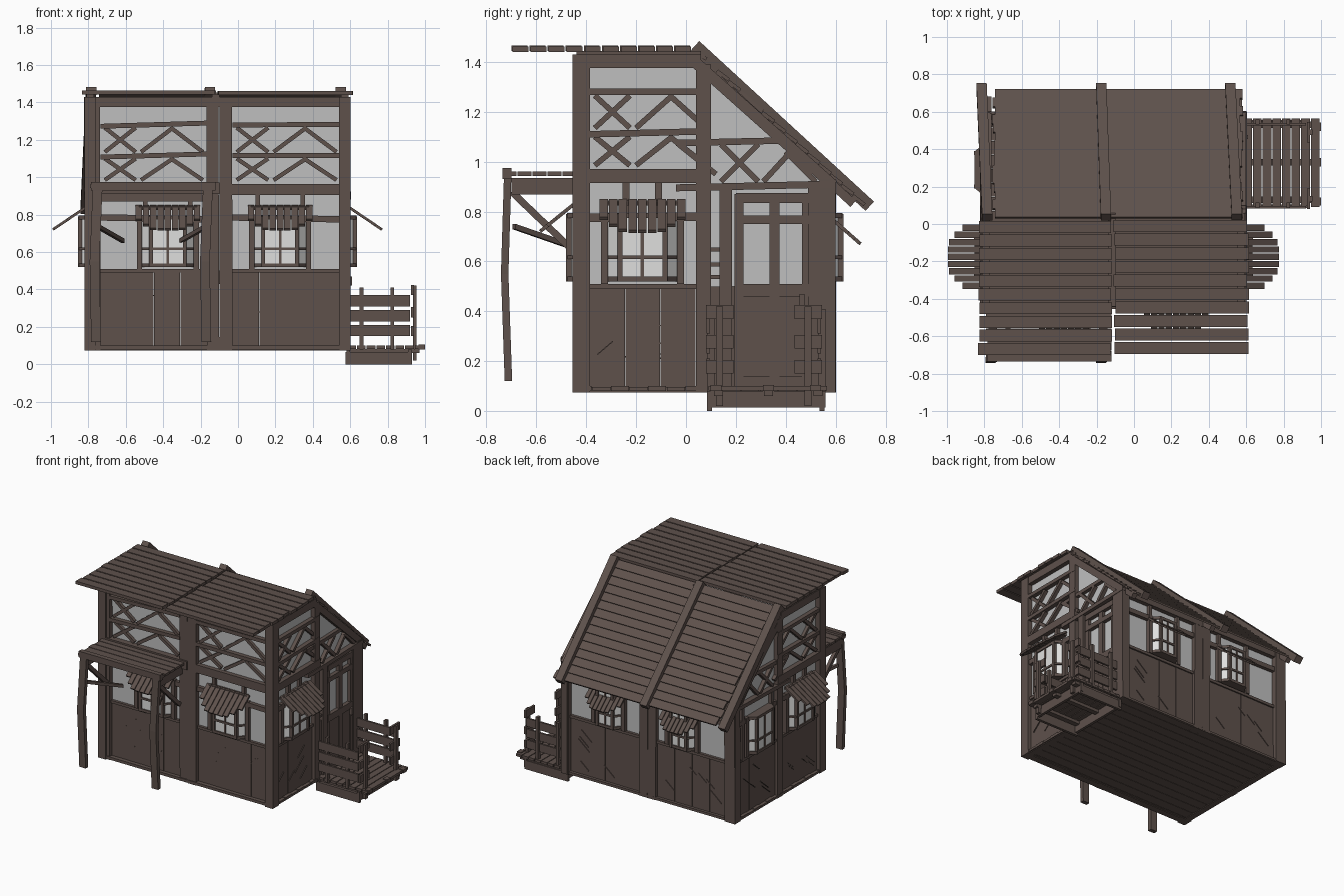
import bpy, bmesh, math, random
from mathutils import Vector as V
random.seed(4)

def mat(name, c):
    m = bpy.data.materials.new(name)
    m.diffuse_color = (*c, 1)
    return m
WOOD = mat("dark_wood", (0.112, 0.082, 0.071))
GLASS = mat("grey_glass", (0.52, 0.52, 0.52))
PANE = mat("light_pane", (0.74, 0.74, 0.73))

parts = {}
def part(name, m=WOOD):
    if name not in parts:
        parts[name] = (bmesh.new(), m)
    return parts[name][0]

def prism(bm, a, b):
    """Solid between two matching rings of points."""
    va, vb = [bm.verts.new(p) for p in a], [bm.verts.new(p) for p in b]
    n = len(a)
    bm.faces.new(va)
    bm.faces.new(vb[::-1])
    for i in range(n):
        bm.faces.new((va[i], vb[i], vb[(i + 1) % n], va[(i + 1) % n]))

def box(bm, x0, x1, y0, y1, z0, z1):
    r = [(x0, y0), (x1, y0), (x1, y1), (x0, y1)]
    prism(bm, [(x, y, z0) for x, y in r], [(x, y, z1) for x, y in r])

def beam(bm, p, q, side, w, t):
    """Plank from p to q; w measured along side, t across it."""
    p, q, s = V(p), V(q), V(side).normalized()
    n = (q - p).cross(s).normalized()
    ring = [s * w / 2 * i + n * t / 2 * j for i, j in ((-1, -1), (1, -1), (1, 1), (-1, 1))]
    prism(bm, [p + r for r in ring], [q + r for r in ring])

# wall coordinates: u along the wall, d outwards, z up
WALLS = {"front": lambda u, d, z: (u, -0.425 - d, z),
         "back": lambda u, d, z: (u, 0.575 + d, z),
         "right": lambda u, d, z: (0.58 + d, u, z),
         "left": lambda u, d, z: (-0.80 - d, u, z)}

def poly(bm, w, pts, d0, d1):
    f = WALLS[w]
    prism(bm, [f(u, d0, z) for u, z in pts], [f(u, d1, z) for u, z in pts])

def rect(bm, w, u0, u1, z0, z1, d0=-0.02, d1=0.01):
    poly(bm, w, [(u0, z0), (u1, z0), (u1, z1), (u0, z1)], d0, d1)

def bar(bm, w, u0, z0, u1, z1, wd=0.022, d0=-0.015, d1=0.012):
    t = V((u1 - u0, z1 - z0)).normalized() * wd / 2
    n = V((-t.y, t.x))
    poly(bm, w, [(u0 - n.x, z0 - n.y), (u1 - n.x, z1 - n.y), (u1 + n.x, z1 + n.y), (u0 + n.x, z0 + n.y)], d0, d1)

def lower_boards(w, u0, u1):
    bm = part(w + "_lower_boards")
    n = max(2, round((u1 - u0) / 0.14))
    s = (u1 - u0) / n
    for i in range(n):
        rect(bm, w, u0 + i * s, u0 + (i + 1) * s - 0.002, 0.085, 0.5, -0.025, random.uniform(-0.006, -0.001))
    rect(bm, w, u0, u1, 0.49, 0.51, -0.025, 0.006)
    for i in range(5):   # thin scored strips
        u = random.uniform(u0 + 0.02, u1 - 0.14)
        z, l = random.uniform(0.13, 0.36), random.uniform(0.05, 0.1)
        bar(bm, w, u, z, u + l, z + l * 0.85, 0.004, -0.01, 0.001)

def trusses(w, u0, u1, rows=((0.985, 1.10), (1.135, 1.265))):
    """Horizontal rails with a cross and a zigzag between them."""
    bm, L = part(w + "_lattice"), u1 - u0
    for z0, z1 in rows:
        j = random.uniform(-0.006, 0.006)
        bar(bm, w, u0, z1 + 0.012 - j, u1, z1 + 0.02 + j, 0.026, -0.012, 0.02)
        bar(bm, w, u0 + 0.04 * L, z0, u0 + 0.33 * L, z1, 0.022)
        bar(bm, w, u0 + 0.04 * L, z1, u0 + 0.33 * L, z0, 0.022, -0.015, 0.008)
        bar(bm, w, u0 + 0.38 * L, z0, u0 + 0.68 * L, z1)
        bar(bm, w, u0 + 0.66 * L, z1, u0 + 0.96 * L, z0, 0.022, -0.015, 0.008)

def window(w, c, awn=0.16, hw=0.14, top=0.85, bottom=0.72):
    f = WALLS[w]
    k = hw - 0.05
    def ring(e, z):
        return [f(c + u, d, z) for u, d in ((-hw - e, -0.01), (-k - e, 0.045 + e), (k + e, 0.045 + e), (hw + e, -0.01))]
    prism(part(w + "_bay_panes", PANE), ring(0, 0.525), ring(0, 0.785))
    bm = part(w + "_bay_frames")
    for z, t in ((0.52, 0.02), (0.61, 0.014), (0.775, 0.02)):
        prism(bm, ring(0.008, z), ring(0.008, z + t))
    for s in (-1, 1):
        a = c + s * k
        rect(bm, w, a - 0.01, a + 0.01, 0.52, 0.79, 0.03, 0.056)
        a = c + s * (hw + 0.012)
        rect(bm, w, a - 0.014, a + 0.014, 0.51, 0.8, -0.02, 0.014)
    rect(bm, w, c - 0.007, c + 0.007, 0.52, 0.79, 0.03, 0.05)
    if awn:   # fan of short planks, longest in the middle
        bm, n, W = part(w + "_awnings"), 9, hw * 2 + 0.07
        for i in range(n):
            u = c + (i - 4) * W / n
            g = (1, 1, 0.97, 0.82, 0.6)[abs(i - 4)]
            side = V(f(1, 0, 0)) - V(f(0, 0, 0))
            beam(bm, f(u, 0.005, top - 0.005), f(u, awn * g, top + (bottom - top) * g), side, W / n - 0.005, 0.014)
        rect(bm, w, c - W / 2 + 0.02, c + W / 2 - 0.02, top - 0.025, top - 0.005, -0.01, 0.02)

# floor boards
for i in range(14):
    y = -0.45 + i * 0.0746
    box(part("floor"), -0.82, 0.6, y, y + 0.072, 0.08, 0.1 - 0.004 * (i % 2))

# glass skins
def skin(w, pts):
    poly(part(w + "_glass", GLASS), w, pts, -0.02, -0.014)
skin("front", [(-0.8, 0.5), (0.58, 0.5), (0.58, 1.4), (-0.8, 1.4)])
skin("back", [(-0.8, 0.5), (0.58, 0.5), (0.58, 0.92), (-0.8, 0.92)])
for w in ("left", "right"):
    skin(w, [(-0.42, 0.5), (0.575, 0.5), (0.575, 0.93), (0.06, 1.4), (-0.42, 1.4)])

# front and back walls
for w, top in (("front", 1.43), ("back", 0.93)):
    bm = part(w + "_posts")
    for a, b in ((-0.82, -0.735), (-0.165, -0.1), (-0.098, -0.03), (0.55, 0.6)):
        j = random.uniform(-0.006, 0.006)
        poly(bm, w, [(a, 0.075), (b, 0.075), (b + j, top), (a + j, top)], -0.04, 0.022 + j)
    bm = part(w + "_beams")
    rect(bm, w, -0.82, 0.6, top - 0.055, top, -0.03, 0.018)
    rect(bm, w, -0.81, 0.6, 0.075, 0.095, -0.03, 0.012)
    if w == "front":
        rect(bm, w, -0.80, -0.1, 0.91, 0.972, -0.03, 0.03)
        rect(bm, w, -0.1, 0.6, 0.905, 0.965, -0.03, 0.018)
        rect(bm, w, -0.74, -0.13, 0.87, 0.915)
    for a, b, c in ((-0.735, -0.165, -0.375), (-0.03, 0.55, 0.225)):
        lower_boards(w, a, b)
        bar(bm, w, a, 0.785, b, 0.775, 0.034)
        for u in (c - 0.12, c + 0.12):
            rect(bm, w, u - 0.012, u + 0.012, 0.77, 0.92)
        if w == "front":
            trusses(w, a, b)
            window(w, c)
        else:
            window(w, c, 0.125, 0.11, 0.78, 0.67)

# side walls
for w in ("left", "right"):
    bm = part(w + "_posts")
    rect(bm, w, -0.455, -0.385, 0.075, 1.43, -0.04, 0.022)
    rect(bm, w, 0.04, 0.1, 0.075, 1.39, -0.03, 0.018)
    rect(bm, w, 0.55, 0.595, 0.075, 0.925, -0.04, 0.02)
    bm = part(w + "_beams")
    rect(bm, w, -0.45, 0.06, 1.375, 1.43, -0.03, 0.018)
    rect(bm, w, -0.45, 0.1, 0.915, 0.97, -0.03, 0.022)
    bar(bm, w, -0.04, 0.895, 0.6, 0.91, 0.028, -0.02, 0.024)
    bar(bm, w, 0.03, 1.405, 0.59, 0.905, 0.045, -0.03, 0.018)
    rect(bm, w, -0.45, 0.59, 0.075, 0.095, -0.03, 0.012)
    bar(bm, w, -0.385, 0.775, 0.04, 0.78, 0.034)
    bar(bm, w, -0.04, 1.075, 0.41, 1.085, 0.026)
    for u in (-0.24, -0.11):
        rect(bm, w, u - 0.014, u + 0.014, 0.77, 0.92)
    trusses(w, -0.385, 0.1)
    bm = part(w + "_lattice")
    for p in ((0.14, 0.92, 0.29, 1.07), (0.14, 1.07, 0.29, 0.92), (0.31, 0.92, 0.42, 1.04), (0.4, 1.04, 0.52, 0.92),
              (-0.03, 1.07, 0.12, 0.95)):
        bar(bm, w, *p)
    lower_boards(w, -0.385, 0.04)
    window(w, -0.175, 0.19)
lower_boards("left", 0.1, 0.55)
window("left", 0.29, 0)
rect(part("left_beams"), "left", 0.1, 0.55, 0.765, 0.795)
for u in (0.15, 0.49):
    rect(part("left_beams"), "left", u - 0.014, u + 0.014, 0.5, 0.9)

# door and its frame
bm = part("door")
rect(bm, "right", 0.2, 0.5, 0.1, 0.5, -0.02, 0.004)
for a, b in ((0.195, 0.23), (0.335, 0.375), (0.465, 0.5)):
    rect(bm, "right", a, b, 0.1, 0.87, -0.02, 0.01)
for a, b in ((0.1, 0.14), (0.46, 0.51), (0.75, 0.785), (0.835, 0.875)):
    rect(bm, "right", 0.2, 0.5, a, b, -0.02, 0.014)
rect(bm, "right", 0.455, 0.475, 0.42, 0.47, 0.01, 0.03)
bm = part("door_frame")
for a in (0.135, 0.49):
    rect(bm, "right", a, a + 0.05, 0.09, 0.9, -0.02, 0.02)
for a, b in ((0.1, 0.14), (0.53, 0.56)):
    rect(bm, "right", a, b, 0.09, 0.5, -0.02, 0.005)
    for z in (0.53, 0.58, 0.64):
        rect(bm, "right", a, b, z, z + 0.016)

# flat front roof in two halves
bm = part("flat_roof_planks")
for x0, x1, o in ((-0.83, -0.122, 0), (-0.105, 0.61, 0.004)):
    for i in range(10):
        y, j = -0.7 + i * 0.0725 + o, random.uniform(-0.006, 0.006)
        box(bm, x0 + j, x1 + j, y, y + 0.064, 1.443 - o, 1.465 - o)
for x in (-0.79, -0.12, 0.57):
    box(part("roof_joists"), x - 0.02, x + 0.02, -0.44, 0.06, 1.405, 1.443)

# sloped back roof with three cover rafters
def slope(x, t, up=0):
    return V((x, 0.035 + 0.68 * t, 1.45 - 0.625 * t)) + V((0, 0.677, 0.736)) * up
bm = part("sloped_roof_planks")
for i in range(15):
    j = random.uniform(-0.008, 0.008)
    beam(bm, slope(-0.75 + j, (i + 0.5) / 15, 0), slope(0.575 + j, (i + 0.5) / 15, 0),
         slope(0, 1, 0.09) - slope(0, 0, 0), 0.0605, 0.014)
for xa, xb in ((-0.785, -0.815), (-0.15, -0.175), (0.55, 0.515)):
    beam(part("roof_rafters"), slope(xa, -0.01, 0.012), slope(xb, 1.02, 0.012), (1, 0, 0), 0.055, 0.05)
for x in (-0.78, -0.12, 0.56):
    beam(part("roof_joists"), slope(x, 0.02, -0.025), slope(x, 0.96, -0.025), (1, 0, 0), 0.035, 0.035)

# front canopy with crooked posts and braces
bm = part("canopy_planks")
for i in range(5):
    y = -0.735 + i * 0.06
    box(bm, -0.79 + 0.008 * (i % 2), -0.12, y, y + 0.055, 0.943, 0.96)
box(part("canopy_beams"), -0.785, -0.12, -0.735, -0.7, 0.93, 0.975)
for x in (-0.755, -0.165):
    box(part("canopy_beams"), x - 0.022, x + 0.022, -0.7, -0.44, 0.868, 0.935)
    bm, px = part("canopy_posts"), x
    pts = [(x - 0.004, -0.712, 0.12), (x - 0.012, -0.727, 0.55), (x + 0.004, -0.715, 0.94)]
    rings = [[(a + i * 0.026, b + j * 0.015, c) for i, j in ((-1, -1), (1, -1), (1, 1), (-1, 1))] for a, b, c in pts]
    prism(bm, rings[0], rings[1])
    prism(bm, rings[1], rings[2])
    beam(part("canopy_braces"), (x, -0.7, 0.88), (x, -0.45, 0.64), (1, 0, 0), 0.025, 0.028)
    s = 1 if x < -0.4 else -1
    beam(part("canopy_braces"), (x, -0.69, 0.74), (x + s * 0.14, -0.46, 0.66), (0, 0, 1), 0.022, 0.022)

# side porch: skirt, deck and railings
bm = part("porch_base")
for y in (0.095, 0.545):
    box(bm, 0.575, 0.93, y - 0.01, y + 0.01, 0.0, 0.065)
for x in (0.59, 0.92):
    box(bm, x - 0.01, x + 0.01, 0.085, 0.56, 0.015, 0.08)
for y in (0.13, 0.33, 0.53):
    box(bm, 0.58, 0.97, y - 0.018, y + 0.018, 0.06, 0.082)
for i in range(8):
    x = 0.585 + i * 0.0515
    box(part("porch_deck"), x, min(x + 0.046, 0.995), 0.095 - 0.004 * (i % 2), 0.565, 0.082, 0.1)
bm = part("porch_railings")
for y in (0.1, 0.545):
    for x in (0.66, 0.825):
        box(bm, x - 0.01, x + 0.01, y - 0.014, y + 0.014, 0.08, 0.41)
    for z in (0.15, 0.23, 0.31):
        box(bm, 0.6, 0.92, y - 0.018, y - 0.004, z, z + 0.06)
for y in (0.135, 0.49):
    box(bm, 0.935, 0.955, y - 0.014, y + 0.014, 0.02, 0.42)
    for z in (0.15, 0.25, 0.37):
        box(bm, 0.925, 0.94, y - 0.055, y + 0.055, z, z + 0.055)
for y in (0.12, 0.33, 0.52):
    box(bm, 0.965, 1.0, y - 0.022, y + 0.022, 0.08, 0.105)

# finish meshes
for name, (bm, m) in parts.items():
    bmesh.ops.recalc_face_normals(bm, faces=bm.faces)
    me = bpy.data.meshes.new(name)
    bm.to_mesh(me)
    bm.free()
    me.materials.append(m)
    bpy.context.collection.objects.link(bpy.data.objects.new(name, me))
